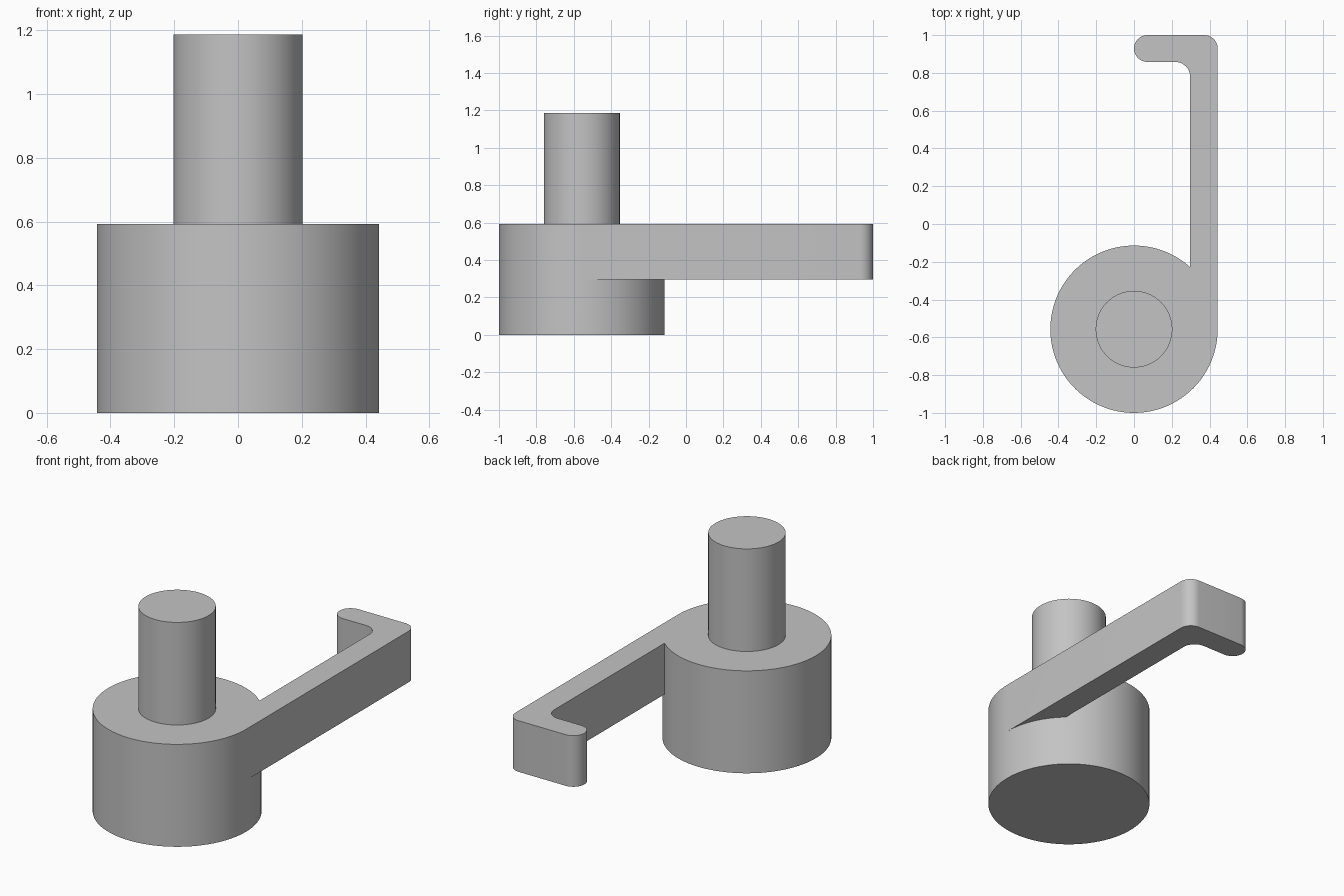
import bpy, bmesh
from math import sin, cos, acos, pi, radians

cube = bpy.data.objects.get("Cube")
if cube:
    bpy.data.objects.remove(cube)

HUB_Y, HUB_R = -0.557, 0.443
ARM_X = 0.297            # inner side of the arm
MID, TOP = 0.297, 0.593  # arm underside and shared top
SHAFT_R, SHAFT_TOP = 0.203, 1.187
HOOK_R, FILLET_R = 0.071, 0.078

grey = bpy.data.materials.new("grey")
grey.use_nodes = True
grey.diffuse_color = (0.55, 0.55, 0.55, 1)
grey.node_tree.nodes["Principled BSDF"].inputs["Base Color"].default_value = grey.diffuse_color


def arc(cx, cy, r, start, end, n):
    """Points on an arc, both ends included."""
    angles = [start + (end - start) * i / n for i in range(n + 1)]
    return [(cx + r * cos(a), cy + r * sin(a)) for a in angles]


def finish(bm, name):
    bmesh.ops.recalc_face_normals(bm, faces=bm.faces)
    mesh = bpy.data.meshes.new(name)
    bm.to_mesh(mesh)
    bm.free()
    mesh.materials.append(grey)
    obj = bpy.data.objects.new(name, mesh)
    bpy.context.collection.objects.link(obj)
    bpy.ops.object.select_all(action="DESELECT")
    obj.select_set(True)
    bpy.context.view_layer.objects.active = obj
    bpy.ops.object.shade_smooth_by_angle(angle=radians(30))
    return obj


def ring(bm, points, z):
    return [bm.verts.new((x, y, z)) for x, y in points]


def walls(bm, low, high):
    for i in range(len(low)):
        j = (i + 1) % len(low)
        bm.faces.new((low[i], low[j], high[j], high[i]))


# Hub and hooked arm as one closed body
join = acos(ARM_X / HUB_R)
covered = arc(0, HUB_Y, HUB_R, 0, join, 14)[1:-1]      # hub rim under the arm
exposed = arc(0, HUB_Y, HUB_R, join, 2 * pi, 84)       # rest of the hub rim
hook_y = 1 - HOOK_R
arm = (arc(HUB_R - HOOK_R, hook_y, HOOK_R, 0, pi / 2, 12)
       + arc(HOOK_R, hook_y, HOOK_R, pi / 2, 3 * pi / 2, 24)
       + arc(ARM_X - FILLET_R, 1 - 2 * HOOK_R - FILLET_R, FILLET_R, pi / 2, 0, 12))

bm = bmesh.new()
base = ring(bm, exposed + covered, 0)
rim = ring(bm, exposed, MID)
under_rim = ring(bm, covered, MID)
arm_low = ring(bm, arm, MID)
upper = ring(bm, exposed + arm, TOP)
walls(bm, base, rim + under_rim)
walls(bm, rim + arm_low, upper)
bm.faces.new(base)
bm.faces.new(upper)
bm.faces.new([rim[-1]] + arm_low + [rim[0]] + under_rim[::-1])
finish(bm, "hub_with_hooked_arm")

# Upright shaft, sunk slightly into the hub
bm = bmesh.new()
circle = arc(0, HUB_Y, SHAFT_R, 0, 2 * pi, 72)[:-1]
foot, head = ring(bm, circle, TOP - 0.02), ring(bm, circle, SHAFT_TOP)
walls(bm, foot, head)
bm.faces.new(foot)
bm.faces.new(head)
finish(bm, "shaft")
